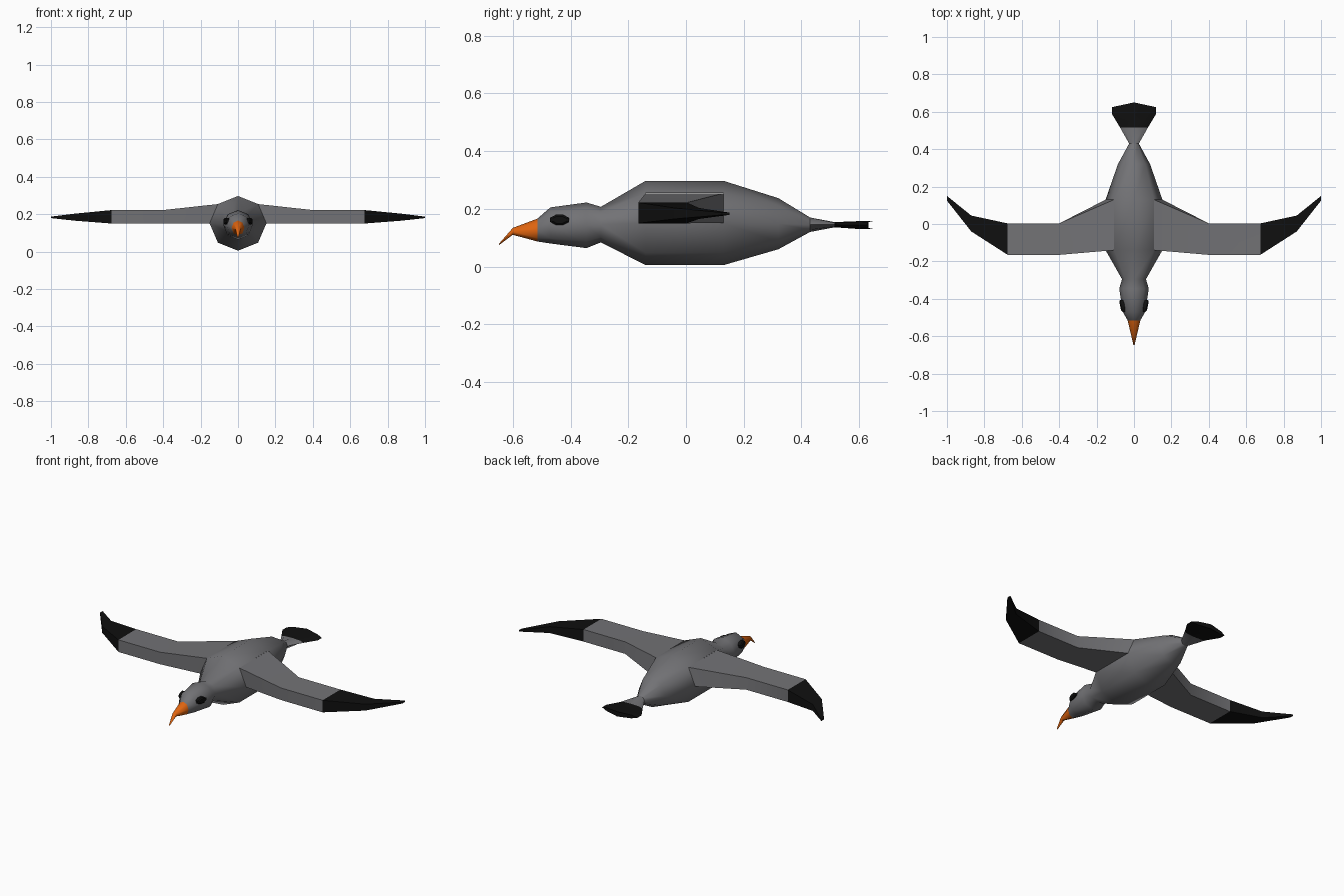
import bpy, bmesh, math

if "Cube" in bpy.data.objects:
    bpy.data.objects.remove(bpy.data.objects["Cube"])


def material(name, rgb):
    m = bpy.data.materials.new(name)
    m.diffuse_color = (*rgb, 1)
    m.use_nodes = True
    m.node_tree.nodes["Principled BSDF"].inputs["Base Color"].default_value = m.diffuse_color
    return m


GREY = material("feather_grey", (0.17, 0.17, 0.18))
BLACK = material("feather_black", (0.005, 0.005, 0.005))
ORANGE = material("beak_orange", (0.75, 0.13, 0.005))


def octagon(y, bottom, top, half_width, bulge=0.0):
    """Eight-sided ring across y; bulge pushes its middle backwards."""
    mid, rz = (bottom + top) / 2, (top - bottom) / 2
    ring = []
    for i in range(8):
        a = i * math.pi / 4
        ring.append((half_width * math.sin(a),
                     y + bulge * (1 - abs(math.sin(a))),
                     mid + rz * math.cos(a)))
    return ring


def loft(name, rings, mats, angle, cap_start=False, cap_end=False, mat_rule=None, skip=None):
    """Skin successive rings; mat_rule and skip work on the face centre."""
    bm = bmesh.new()
    loops = [[bm.verts.new(p) for p in r] for r in rings]
    n = len(loops[0])
    for a, b in zip(loops, loops[1:]):
        for i in range(n):
            j = (i + 1) % n
            bm.faces.new((a[i], a[j], b[j], b[i]))
    if cap_start:
        bm.faces.new(loops[0])
    if cap_end:
        bm.faces.new(loops[-1])
    bmesh.ops.recalc_face_normals(bm, faces=bm.faces)
    if mat_rule:
        for f in bm.faces:
            f.material_index = mat_rule(f.calc_center_median())
    if skip:
        gone = [f for f in bm.faces if skip(f.calc_center_median())]
        bmesh.ops.delete(bm, geom=gone, context='FACES_ONLY')
    mesh = bpy.data.meshes.new(name)
    bm.to_mesh(mesh)
    bm.free()
    for m in mats:
        mesh.materials.append(m)
    ob = bpy.data.objects.new(name, mesh)
    bpy.context.collection.objects.link(ob)
    bpy.ops.object.select_all(action='DESELECT')
    ob.select_set(True)
    bpy.context.view_layer.objects.active = ob
    bpy.ops.object.shade_smooth_by_angle(angle=math.radians(angle))
    return ob


def mirror(ob):
    mod = ob.modifiers.new("mirror", 'MIRROR')
    mod.use_mirror_merge = False


# Hooked beak
loft("beak", [octagon(-0.648, 0.074, 0.079, 0.003),
              octagon(-0.60, 0.11, 0.134, 0.014),
              octagon(-0.515, 0.087, 0.166, 0.034)],
     [ORANGE], 47, cap_start=True)

# Head and body, left open where the wings grow out
loft("body", [octagon(-0.515, 0.087, 0.166, 0.034),
              octagon(-0.47, 0.080, 0.205, 0.060),
              octagon(-0.345, 0.064, 0.222, 0.079),
              octagon(-0.295, 0.084, 0.207, 0.064),
              octagon(-0.14, 0.005, 0.297, 0.152),
              octagon(0.13, 0.005, 0.297, 0.152),
              octagon(0.32, 0.060, 0.237, 0.086),
              octagon(0.43, 0.120, 0.170, 0.026)],
     [GREY], 47,
     skip=lambda c: abs(c.y) < 0.05 and abs(c.x) > 0.1 and c.z > 0.16)

# Fanned tail with a dark end
loft("tail", [octagon(0.43, 0.120, 0.170, 0.026),
              octagon(0.515, 0.136, 0.154, 0.074),
              octagon(0.587, 0.131, 0.157, 0.117),
              octagon(0.625, 0.130, 0.158, 0.117, 0.025)],
     [GREY, BLACK], 47, cap_end=True,
     mat_rule=lambda c: int(c.y > 0.515))


# Wings: box section running from the side of the body to a swept tip
def wing_section(x, front, back, low, high, lean=0.0):
    return [(x, front, low), (x, back, low),
            (x - lean, back, high), (x - lean, front, high)]


wing = loft("wings", [wing_section(0.152, -0.14, 0.13, 0.151, 0.254, 0.0445),
                      wing_section(0.40, -0.165, 0.003, 0.150, 0.222),
                      wing_section(0.675, -0.165, 0.003, 0.150, 0.222),
                      wing_section(0.87, -0.04, 0.045, 0.165, 0.203),
                      wing_section(1.00, 0.125, 0.15, 0.179, 0.187)],
            [GREY, BLACK], 30, cap_end=True,
            mat_rule=lambda c: int(c.x > 0.675))
mirror(wing)


# Eyes: flattened eight-sided studs following the taper of the head
def eye_ring(x, scale):
    ring = []
    for i in range(8):
        a = (i + 0.5) * math.pi / 4
        dy = 0.035 * scale * math.cos(a)
        ring.append((x + 0.2 * dy, -0.438 + dy, 0.162 + 0.019 * scale * math.sin(a)))
    return ring


eye = loft("eyes", [eye_ring(0.045, 1.0), eye_ring(0.068, 1.0), eye_ring(0.074, 0.7)],
           [BLACK], 30, cap_start=True, cap_end=True)
mirror(eye)
